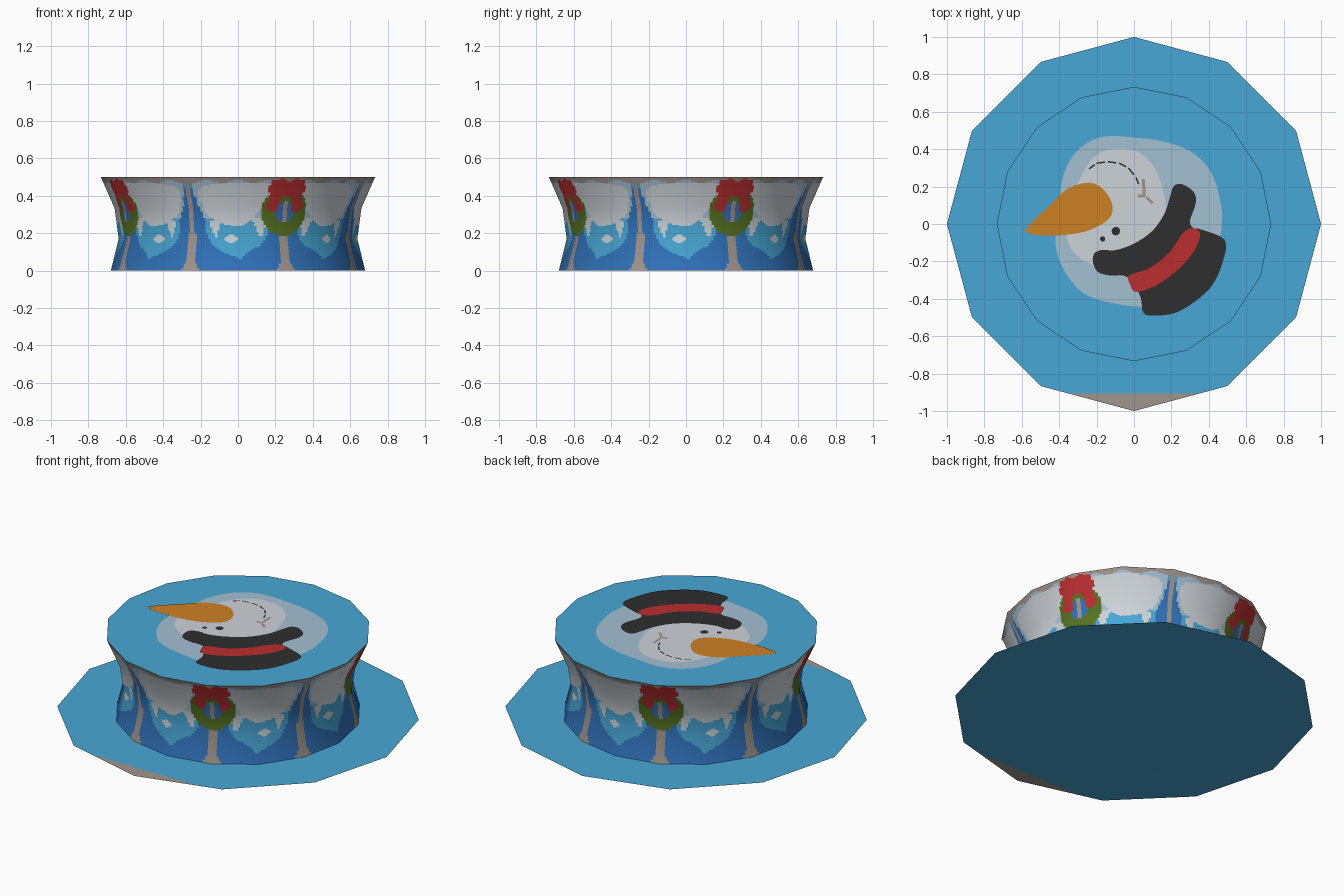
import bpy, bmesh, math
from mathutils import Vector

if "Cube" in bpy.data.objects:
    bpy.data.objects.remove(bpy.data.objects["Cube"])


def lin(c):
    c /= 255
    return c / 12.92 if c <= 0.04045 else ((c + 0.055) / 1.055) ** 2.4


COLORS = {
    "sky_blue": (71, 167, 213), "deep_blue": (48, 114, 186), "warm_grey": (160, 149, 140),
    "snow_white": (206, 212, 217), "pale_blue": (163, 192, 210), "carrot_orange": (206, 129, 36),
    "soft_black": (46, 46, 46), "ribbon_red": (188, 46, 48), "leaf_green": (86, 114, 32)}
NAMES = list(COLORS)
MATS = {}
for n, rgb in COLORS.items():
    MATS[n] = bpy.data.materials.new(n)
    MATS[n].diffuse_color = (*[lin(c) for c in rgb], 1)


def make(name, bm, mats):
    me = bpy.data.meshes.new(name)
    bm.to_mesh(me)
    bm.free()
    for m in mats:
        me.materials.append(MATS[m])
    ob = bpy.data.objects.new(name, me)
    bpy.context.collection.objects.link(ob)
    return ob


def ngon(bm, pts, z):
    f = bm.faces.new([bm.verts.new((x, y, z)) for x, y in pts])
    f.normal_update()
    if f.normal.z < 0:
        f.normal_flip()
    return f


def circle(n, r, cx=0, cy=0):
    return [(cx + r * math.cos(2 * math.pi * i / n), cy + r * math.sin(2 * math.pi * i / n))
            for i in range(n)]


def inside(poly, x, y):
    hit = False
    for (x1, y1), (x2, y2) in zip(poly, poly[1:] + poly[:1]):
        if (y1 > y) != (y2 > y) and x < x1 + (y - y1) * (x2 - x1) / (y2 - y1):
            hit = not hit
    return hit


def smooth(pts, steps=4):
    """Closed Catmull-Rom outline through the points."""
    out, n = [], len(pts)
    for i in range(n):
        a, b, c, d = (Vector(pts[(i + k) % n]) for k in (-1, 0, 1, 2))
        for s in range(steps):
            t = s / steps
            p = 0.5 * (2 * b + (c - a) * t + (2 * a - 5 * b + 4 * c - d) * t * t
                       + (3 * b - a - 3 * c + d) * t ** 3)
            out.append((p.x, p.y))
    return out


# Base disc: 12 sides, with a grey tip cut off at the front
bm = bmesh.new()
ngon(bm, circle(12, 1.0), 0)
bmesh.ops.bisect_plane(bm, geom=bm.verts[:] + bm.edges[:] + bm.faces[:],
                       plane_co=(0, -0.905, 0), plane_no=(0, 1, 0))
for f in bm.faces:
    f.material_index = int(f.calc_center_median().y < -0.905)
make("base_disc", bm, ["sky_blue", "warm_grey"])

# Drum top
bm = bmesh.new()
ngon(bm, circle(16, 0.733), 0.5)
make("drum_top", bm, ["sky_blue"])

# Painted shapes of one panel (x: -0.255 plain post .. 0.255 wreath post, y: height)
WINDOW = [(-0.235, 0.5), (-0.22, 0.36), (-0.17, 0.25), (0.18, 0.25), (0.215, 0.36), (0.245, 0.5)]
SCALLOP = smooth([(-0.175, 0.275), (-0.155, 0.16), (-0.09, 0.105), (-0.03, 0.08), (0.015, 0.06),
                  (0.05, 0.10), (0.13, 0.14), (0.165, 0.20), (0.185, 0.28), (0, 0.27)])
SNOW = smooth([(-0.18, 0.45), (-0.2, 0.37), (-0.16, 0.29), (-0.08, 0.25), (0.02, 0.24), (0.08, 0.28),
               (0.13, 0.34), (0.2, 0.37), (0.22, 0.45), (0.05, 0.47)])
DRIPS = [[(-0.16, 0.27), (-0.09, 0.27), (-0.125, 0.17)], [(0.07, 0.28), (0.16, 0.28), (0.13, 0.17)]]
BOW = [(-0.01, 0.47), (0.03, 0.49), (0.09, 0.485), (0.1, 0.43), (0.085, 0.40), (0.11, 0.34),
       (0.07, 0.31), (0.04, 0.32), (0.03, 0.39), (-0.01, 0.395)]


def side_color(ang, z):
    a = abs((ang - 22.5 + 45) % 90 - 45)         # degrees from the nearest wreath
    p = 0.65 * math.radians(a)
    x = 0.255 - p
    d = math.hypot(p, z - 0.315)
    post = min(p, 0.51 - p)
    if inside(BOW, p, z):
        return "ribbon_red"
    if 0.055 < d < 0.13:
        return "leaf_green"
    if z > 0.478 + 0.008 * math.cos(x * 40):
        return "warm_grey"
    if p > 0.48 and 0.44 < z and post > 0.012:
        return "sky_blue"
    if post < 0.014 + 0.028 * max(0, 1 - z / 0.06) + 0.008 * (z < 0.2):
        return "warm_grey"
    if math.hypot((x + 0.04) / 0.035, (z - 0.17) / 0.02) < 1 or any(inside(t, x, z) for t in DRIPS):
        return "snow_white"
    if inside(SNOW, x, z):
        return "snow_white"
    if inside(SCALLOP, x, z):
        return "sky_blue"
    return "pale_blue" if inside(WINDOW, x, z) else "deep_blue"


# Drum side: 16 flat-planed facets in a fine grid that carries the painting
PROFILE = [(0.68, 0.0), (0.638, 0.17), (0.66, 0.335), (0.733, 0.5)]
ROWS, COLS = 22, 20
rings = []
for (r0, z0), (r1, z1) in zip(PROFILE, PROFILE[1:]):
    rings += [(r0 + (r1 - r0) * i / ROWS, z0 + (z1 - z0) * i / ROWS) for i in range(ROWS)]
rings.append(PROFILE[-1])
corners = [Vector(c) for c in circle(16, 1.0)]
outline = [corners[k].lerp(corners[(k + 1) % 16], i / COLS) for k in range(16) for i in range(COLS)]
bm = bmesh.new()
grid = [[bm.verts.new((p.x * r, p.y * r, z)) for p in outline] for r, z in rings]
N = len(outline)
for lo, hi in zip(grid, grid[1:]):
    for i in range(N):
        j = (i + 1) % N
        f = bm.faces.new((lo[i], lo[j], hi[j], hi[i]))
        c = f.calc_center_median()
        f.material_index = NAMES.index(side_color(math.degrees(math.atan2(c.y, c.x)), c.z))
        f.smooth = True
drum = make("drum_side", bm, NAMES)
# Round shading across the facets
slopes = [0.24, 0.06, -0.29, -0.44]
normals = []
for v in drum.data.vertices:
    k = 0 if v.co.z < 0.17 else 1 if v.co.z < 0.335 else 2
    t = (v.co.z - PROFILE[k][1]) / (PROFILE[k + 1][1] - PROFILE[k][1])
    flat = Vector((v.co.x, v.co.y, 0)).normalized()
    flat.z = slopes[k] + (slopes[k + 1] - slopes[k]) * t
    normals.append(flat.normalized())
drum.data.normals_split_custom_set_from_vertices(normals)


# Painted plates on the drum top
def plate(name, pts, color, layer, rounded=True):
    bm = bmesh.new()
    ngon(bm, smooth(pts) if rounded else pts, 0.5 + 0.0015 * layer)
    make(name, bm, [color])


plate("snow_body", [(-0.13, 0.47), (0.02, 0.46), (0.14, 0.445), (0.30, 0.39), (0.41, 0.28), (0.46, 0.13),
                    (0.47, 0.0), (0.43, -0.18), (0.30, -0.36), (0.08, -0.44), (-0.13, -0.42),
                    (-0.27, -0.37), (-0.36, -0.27), (-0.41, -0.16), (-0.42, -0.05), (-0.40, 0.12),
                    (-0.38, 0.25), (-0.33, 0.36), (-0.24, 0.44)], "pale_blue", 1)
plate("snow_head", [(-0.29, 0.24), (-0.23, 0.34), (-0.16, 0.39), (-0.07, 0.405), (0.03, 0.38), (0.11, 0.30),
                    (0.155, 0.18), (0.165, 0.06), (0.08, -0.12), (-0.12, -0.24), (-0.24, -0.21),
                    (-0.33, -0.14), (-0.36, -0.05), (-0.34, 0.1)], "snow_white", 2)
plate("carrot_nose", [(-0.572, -0.045), (-0.56, -0.005), (-0.45, 0.10), (-0.36, 0.185), (-0.26, 0.22),
                      (-0.19, 0.205), (-0.13, 0.14), (-0.115, 0.065), (-0.155, 0.01), (-0.26, -0.04),
                      (-0.39, -0.06), (-0.51, -0.06)], "carrot_orange", 3)
plate("hat", [(-0.22, -0.20), (-0.21, -0.155), (-0.165, -0.138), (-0.10, -0.14), (0.0, -0.105),
              (0.10, -0.035), (0.165, 0.06), (0.195, 0.155), (0.215, 0.205), (0.26, 0.212),
              (0.32, 0.17), (0.33, 0.11), (0.30, 0.02), (0.315, -0.02), (0.36, -0.03), (0.485, -0.085),
              (0.475, -0.2), (0.42, -0.325), (0.325, -0.415), (0.22, -0.475), (0.11, -0.49),
              (0.05, -0.475), (0.035, -0.39), (-0.02, -0.30), (-0.06, -0.275), (-0.13, -0.275),
              (-0.195, -0.255)], "soft_black", 3)
plate("hat_band", [(-0.025, -0.275), (0.085, -0.235), (0.19, -0.15), (0.26, -0.05), (0.315, -0.022),
                   (0.353, -0.05), (0.33, -0.13), (0.26, -0.22), (0.165, -0.30), (0.075, -0.348),
                   (0.005, -0.362), (-0.02, -0.325)], "ribbon_red", 4)
for i, (x, y, r) in enumerate([(-0.168, -0.08, 0.014), (-0.097, -0.038, 0.023)]):
    plate(f"eye_{i}", circle(12, r, x, y), "soft_black", 3, False)


# Mouth dashes: thin strips from start to end
def dash(name, a, b, w, color):
    a, b = Vector(a), Vector(b)
    s = (b - a).normalized().orthogonal() * w
    plate(name, [tuple(a - s), tuple(b - s), tuple(b + s), tuple(a + s)], color, 3, False)


mouth = [(-0.24, 0.295), (-0.20, 0.325), (-0.14, 0.333), (-0.08, 0.325), (-0.03, 0.30), (0.01, 0.25), (0.03, 0.2)]
for i, (a, b) in enumerate(zip(mouth, mouth[1:])):
    dash(f"mouth_dash_{i}", a, Vector(a).lerp(Vector(b), 0.75), 0.004, "soft_black")
for i, (a, b) in enumerate([((0.05, 0.24), (0.055, 0.15)), ((0.02, 0.15), (0.06, 0.15)),
                            ((0.065, 0.145), (0.1, 0.11))]):
    dash(f"cheek_line_{i}", a, b, 0.008, "warm_grey")

for m in bpy.data.materials:
    if m.users and not m.is_grease_pencil:
        m.use_nodes = True
        m.node_tree.nodes["Principled BSDF"].inputs["Base Color"].default_value = m.diffuse_color
